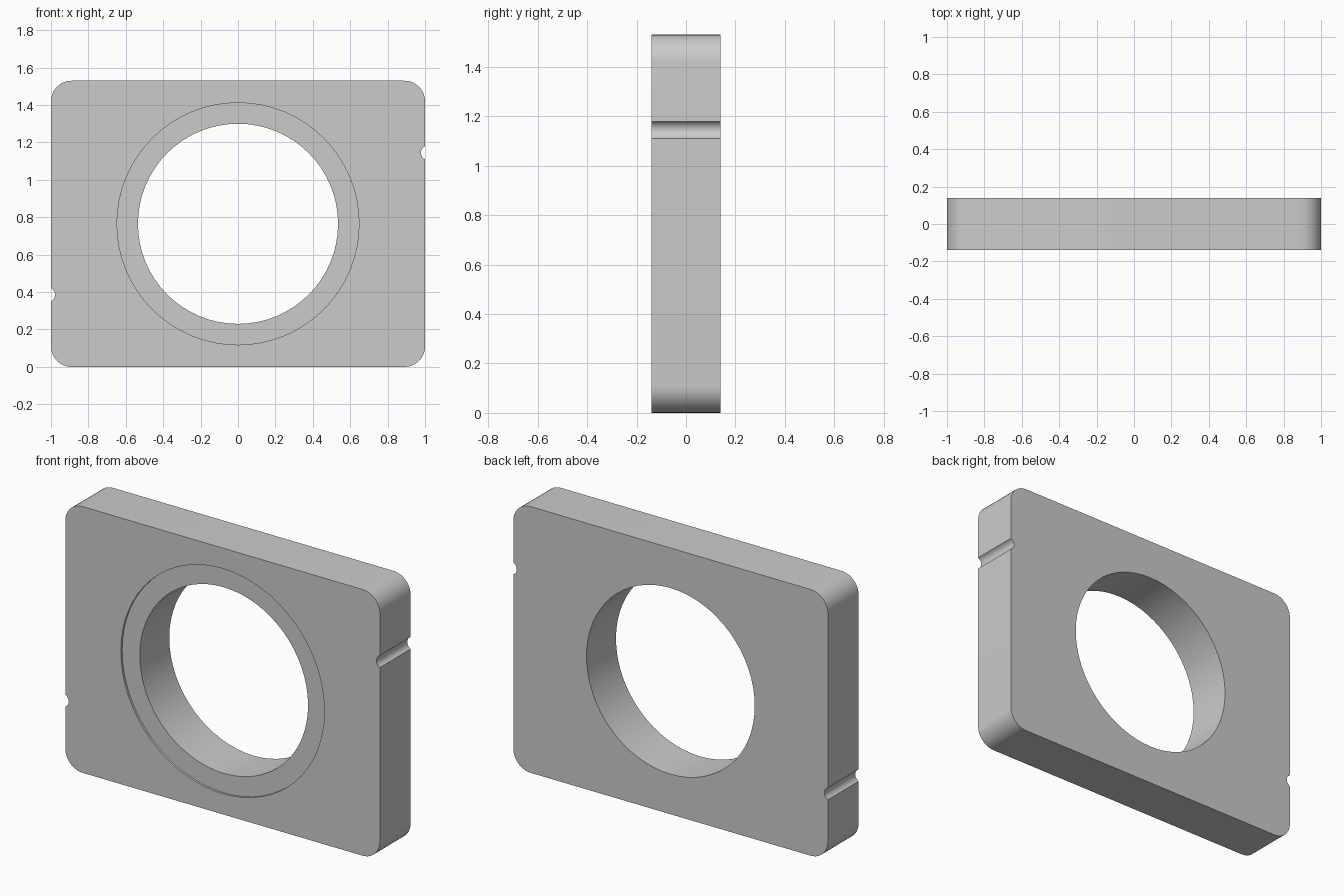
import bpy, bmesh
from math import pi, sin, cos, asin, radians

if "Cube" in bpy.data.objects:
    bpy.data.objects.remove(bpy.data.objects["Cube"])

W, H, D = 1.0, 1.53, 0.14        # half width, height, half thickness
R_CORNER = 0.11
HOLE_R, RECESS_R, RECESS_DEPTH = 0.535, 0.647, 0.012
CZ = H / 2


def arc(cx, cz, r, a0, a1, n):
    return [(cx + r * cos(a0 + (a1 - a0) * i / n),
             cz + r * sin(a0 + (a1 - a0) * i / n)) for i in range(n + 1)]


# Right half of the outline: two rounded corners with an edge notch between;
# the left half is the same outline turned by 180 degrees
notch_r, notch_x, notch_z = 0.038, 1.016, 1.145
half = asin((notch_x - W) / notch_r)
right = arc(W - R_CORNER, R_CORNER, R_CORNER, -pi / 2, 0, 10)
right += arc(notch_x, notch_z, notch_r, 3 * pi / 2 - half, pi / 2 + half, 12)
right += arc(W - R_CORNER, H - R_CORNER, R_CORNER, 0, pi / 2, 10)
outline = right + [(-x, H - z) for x, z in right]

# Plate body
bm = bmesh.new()
face = bm.faces.new([bm.verts.new((x, -D, z)) for x, z in outline])
ext = bmesh.ops.extrude_face_region(bm, geom=[face])
bmesh.ops.translate(bm, vec=(0, 2 * D, 0),
                    verts=[v for v in ext["geom"] if isinstance(v, bmesh.types.BMVert)])
bmesh.ops.recalc_face_normals(bm, faces=bm.faces)
mesh = bpy.data.meshes.new("plate")
bm.to_mesh(mesh)
bm.free()
plate = bpy.data.objects.new("plate", mesh)
bpy.context.collection.objects.link(plate)


def cut_round(name, radius, y0, y1):
    """Cut a cylinder running along y out of the plate."""
    bpy.ops.mesh.primitive_cylinder_add(vertices=64, radius=radius, depth=y1 - y0,
                                        location=(0, (y0 + y1) / 2, CZ),
                                        rotation=(pi / 2, 0, 0))
    cutter = bpy.context.object
    cutter.name = name
    cutter.hide_render = True
    mod = plate.modifiers.new(name, "BOOLEAN")
    mod.operation, mod.solver, mod.object = "DIFFERENCE", "EXACT", cutter
    bpy.ops.object.select_all(action="DESELECT")
    plate.select_set(True)
    bpy.context.view_layer.objects.active = plate
    bpy.ops.object.modifier_apply(modifier=name)
    bpy.data.objects.remove(cutter)


# Shallow front recess, then the through hole
cut_round("recess_cutter", RECESS_R, -D - 0.1, -D + RECESS_DEPTH)
cut_round("hole_cutter", HOLE_R, -D - 0.2, D + 0.2)

bpy.ops.object.shade_smooth_by_angle(angle=radians(30))
